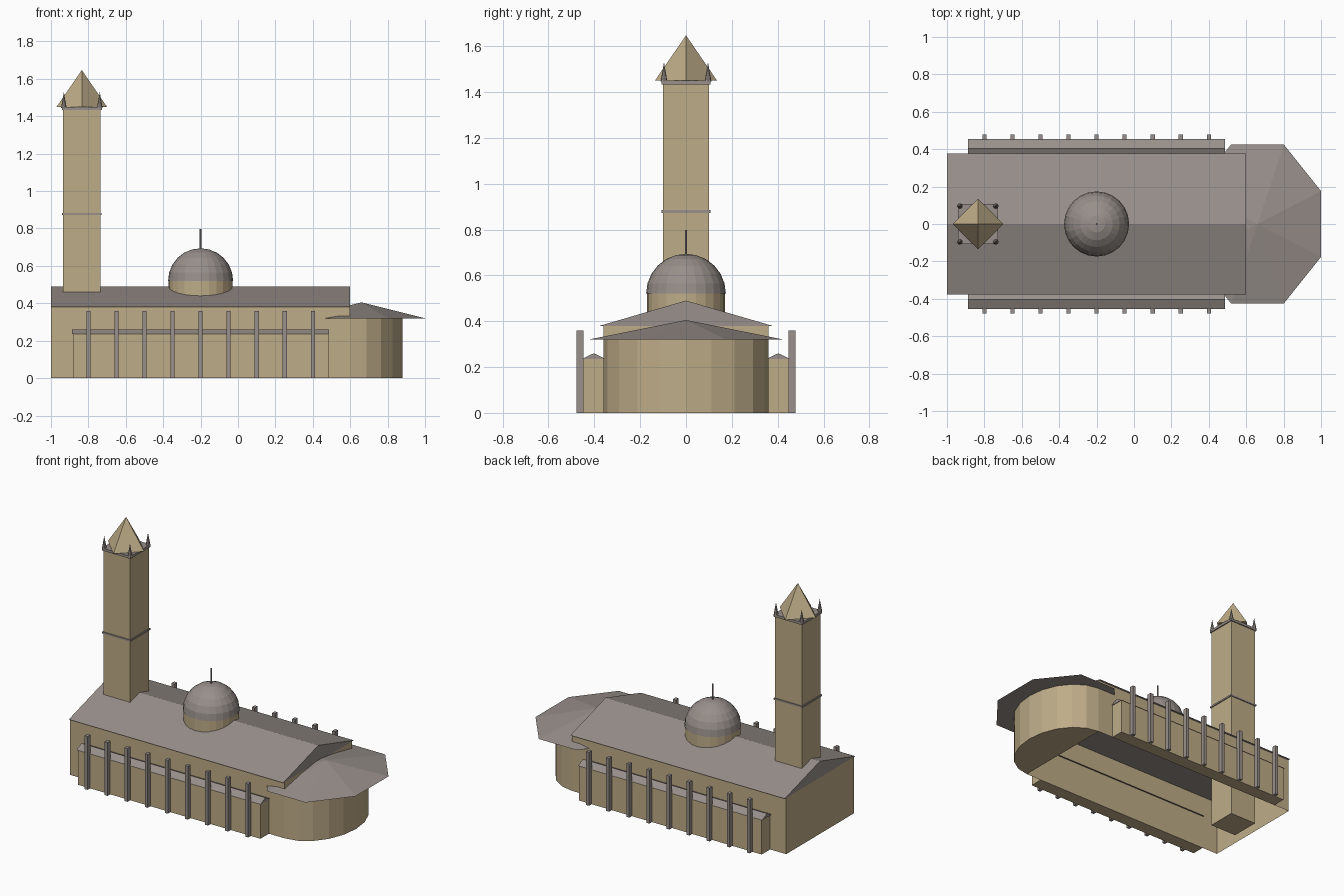
import bpy, bmesh, math
from mathutils import Matrix, Vector

cube = bpy.data.objects.get("Cube")
if cube:
    bpy.data.objects.remove(cube, do_unlink=True)


def material(name, rgb):
    m = bpy.data.materials.new(name)
    m.use_nodes = True
    m.diffuse_color = (*rgb, 1)
    m.node_tree.nodes["Principled BSDF"].inputs["Base Color"].default_value = (*rgb, 1)
    return m


stone = material("sandstone", (0.515, 0.413, 0.246))
slate = material("roof_grey", (0.315, 0.276, 0.256))


def finish(name, bm, mat):
    bmesh.ops.recalc_face_normals(bm, faces=bm.faces)
    mesh = bpy.data.meshes.new(name)
    bm.to_mesh(mesh)
    bm.free()
    mesh.materials.append(mat)
    obj = bpy.data.objects.new(name, mesh)
    bpy.context.collection.objects.link(obj)
    return obj


def box(name, mat, x, y, z, open_ends=False):
    bm = bmesh.new()
    lo, hi = Vector((x[0], y[0], z[0])), Vector((x[1], y[1], z[1]))
    size = Matrix.Diagonal((*(hi - lo), 1))
    bmesh.ops.create_cube(bm, size=1, matrix=Matrix.Translation((lo + hi) / 2) @ size)
    if open_ends:
        bm.normal_update()
        caps = [f for f in bm.faces if abs(f.normal.z) > 0.9]
        bmesh.ops.delete(bm, geom=caps, context='FACES_ONLY')
    return finish(name, bm, mat)


def cone(name, mat, centre, z, r1, r2, sides, turn=0, stretch=(1, 1)):
    bm = bmesh.new()
    place = (Matrix.Translation((*centre, (z[0] + z[1]) / 2))
             @ Matrix.Diagonal((*stretch, 1, 1)) @ Matrix.Rotation(turn, 4, 'Z'))
    bmesh.ops.create_cone(bm, cap_ends=True, segments=sides, radius1=r1, radius2=r2,
                          depth=z[1] - z[0], matrix=place)
    return finish(name, bm, mat)


def extrude(name, mat, points, direction):
    bm = bmesh.new()
    face = bm.faces.new([bm.verts.new(p) for p in points])
    ret = bmesh.ops.extrude_face_region(bm, geom=[face], use_keep_orig=True)
    moved = [v for v in ret["geom"] if isinstance(v, bmesh.types.BMVert)]
    bmesh.ops.translate(bm, verts=moved, vec=direction)
    return finish(name, bm, mat)


def gable(name, mat, x, y, z):
    profile = [(x[0], y[0], z[0]), (x[0], y[1], z[0]), (x[0], (y[0] + y[1]) / 2, z[1])]
    return extrude(name, mat, profile, (x[1] - x[0], 0, 0))


# Main hall, open underneath, with its gabled roof
box("hall_walls", stone, (-1, 0.6), (-0.36, 0.36), (0, 0.38), open_ends=True)
gable("hall_roof", slate, (-1, 0.6), (-0.376, 0.376), (0.38, 0.49))

# Rounded end with a shallow eight-sided roof
arc = [math.pi * (i / 10 - 0.5) for i in range(11)]
extrude("apse_walls", stone,
        [(0.6 + 0.28 * math.cos(a), 0.36 * math.sin(a), 0) for a in arc], (0, 0, 0.325))
cone("apse_roof", slate, (0.66, 0), (0.32, 0.405), 1, 0, 8, math.pi / 8, (0.368, 0.46))

# Side aisles and their pilasters
for side, label in ((-1, "right"), (1, "left")):
    def span(a, b):
        return sorted((side * a, side * b))
    box(label + "_aisle", stone, (-0.88, 0.483), span(0.36, 0.45), (0, 0.237))
    gable(label + "_aisle_roof", slate, (-0.887, 0.487), span(0.35, 0.455), (0.235, 0.26))
    for i in range(9):
        x = -0.8 + 0.15 * i
        box(f"{label}_pilaster_{i + 1}", slate, (x - 0.011, x + 0.011),
            span(0.448, 0.478), (0, 0.36))

# Dome on a drum with a finial
dome_at = (-0.2, 0)
cone("dome_drum", stone, dome_at, (0.39, 0.52), 0.171, 0.171, 24)
bm = bmesh.new()
bmesh.ops.create_uvsphere(bm, u_segments=24, v_segments=12, radius=0.174,
                          matrix=Matrix.Translation((*dome_at, 0.52)))
bmesh.ops.bisect_plane(bm, geom=bm.verts[:] + bm.edges[:] + bm.faces[:],
                       plane_co=(0, 0, 0.52), plane_no=(0, 0, 1), clear_inner=True)
bmesh.ops.holes_fill(bm, edges=[e for e in bm.edges if e.is_boundary], sides=0)
finish("dome", bm, slate)
cone("dome_finial", slate, dome_at, (0.68, 0.797), 0.005, 0.005, 8)

# Tower with two collars, corner spires and a turned pyramid cap
tx = -0.835


def tower_block(name, mat, half, z):
    box(name, mat, (tx - half, tx + half), (-half, half), z)


tower_block("tower", stone, 0.1, (0, 1.44))
tower_block("tower_band", slate, 0.106, (0.873, 0.884))
tower_block("tower_collar", slate, 0.107, (1.433, 1.45))
cone("tower_cap", stone, (tx, 0), (1.45, 1.647), 0.135, 0, 4)
for i, (sx, sy) in enumerate(((-1, -1), (1, -1), (1, 1), (-1, 1))):
    cone(f"corner_spire_{i + 1}", slate, (tx + sx * 0.096, sy * 0.096),
         (1.445, 1.53), 0.015, 0, 8)
